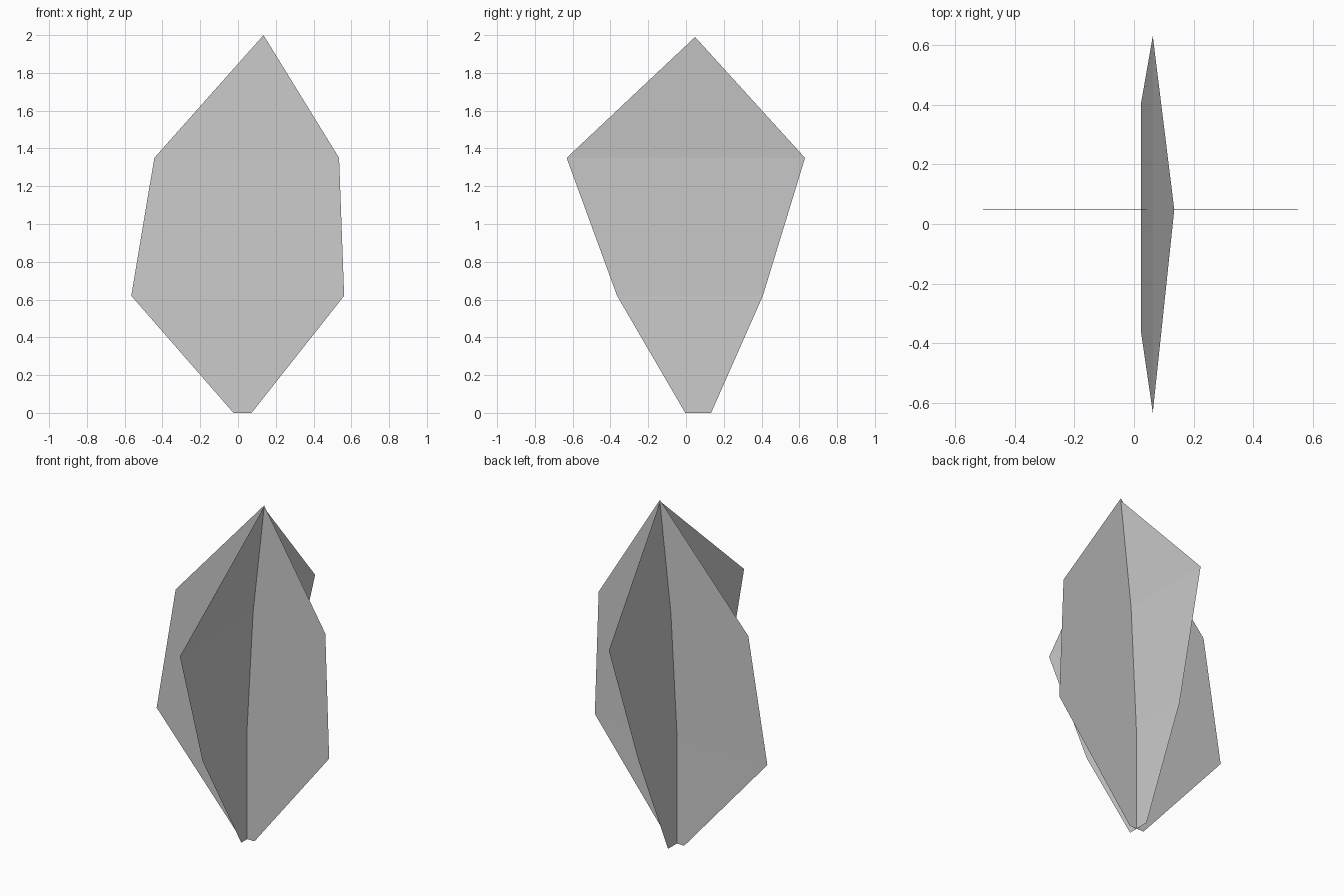
import bpy

if "Cube" in bpy.data.objects:
    bpy.data.objects.remove(bpy.data.objects["Cube"])


def leaf_card(name, rows, tip, place):
    """Flat card from (low edge, high edge, depth, height) rows, closed by a tip."""
    verts = []
    for low, high, depth, z in rows:
        verts += [place(low, depth, z), place(high, depth, z)]
    verts.append(place(*tip))
    faces = [(i, i + 1, i + 3, i + 2) for i in range(0, 2 * len(rows) - 2, 2)]
    n = len(verts)
    faces.append((n - 3, n - 2, n - 1))
    mesh = bpy.data.meshes.new(name)
    mesh.from_pydata(verts, [], faces)
    obj = bpy.data.objects.new(name, mesh)
    bpy.context.collection.objects.link(obj)
    return obj


# Card facing the front
leaf_card("front_leaf_card",
          [(-0.024, 0.072, 0.051, 0.0), (-0.565, 0.562, 0.048, 0.62),
           (-0.443, 0.535, 0.051, 1.35)],
          (0.135, 0.051, 2.0),
          lambda u, d, z: (u, d, z))

# Crossing card facing the side, bending towards +x at the top
leaf_card("side_leaf_card",
          [(-0.004, 0.133, 0.024, 0.0), (-0.365, 0.407, 0.024, 0.62),
           (-0.632, 0.63, 0.063, 1.35)],
          (0.048, 0.135, 1.99),
          lambda u, d, z: (d, u, z))
